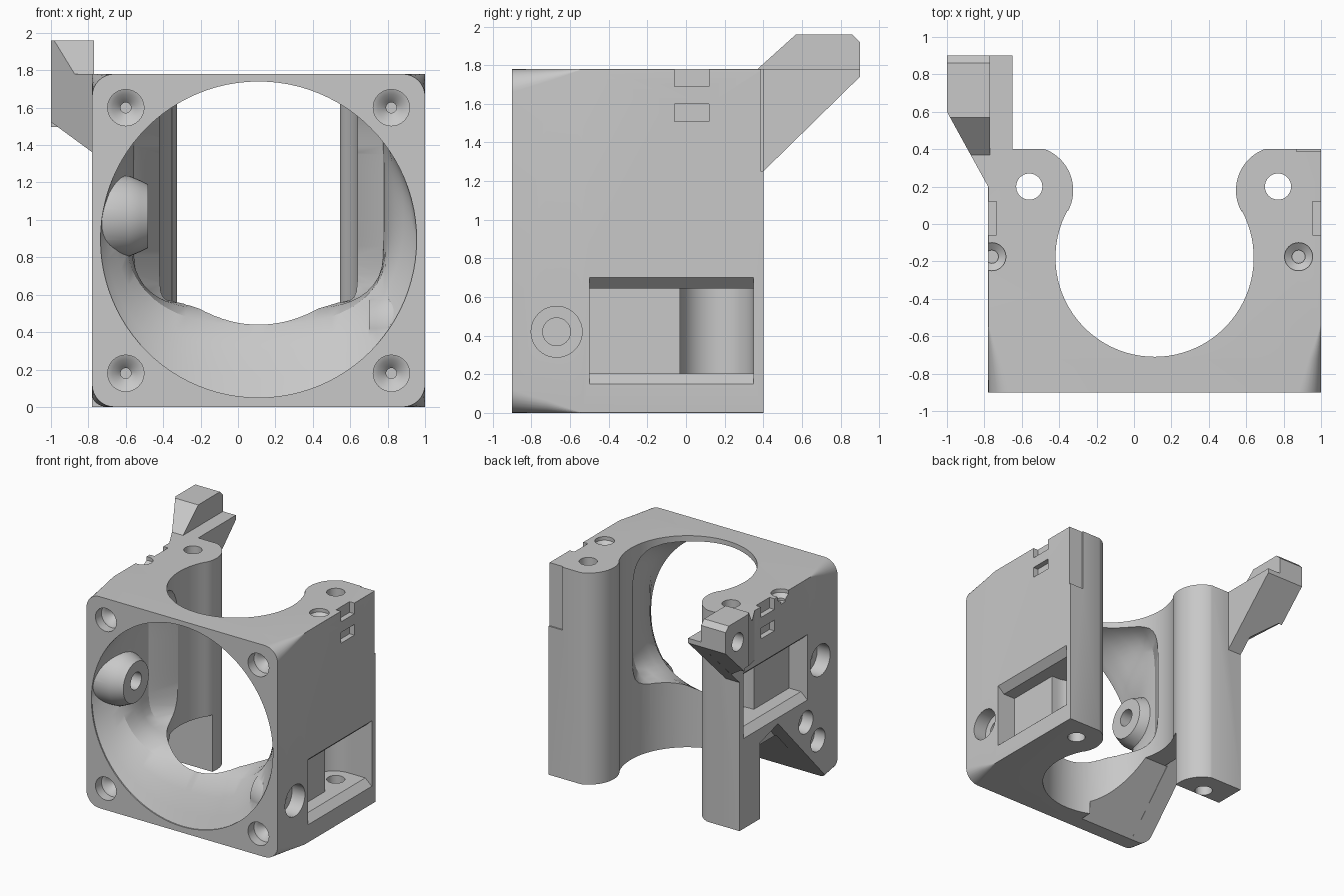
import bpy, bmesh
from math import sin, cos, pi, radians

cube = bpy.data.objects.get("Cube")
if cube:
    bpy.data.objects.remove(cube)

grey = bpy.data.materials.new("matte_grey")
grey.use_nodes = True
GREY = (0.58, 0.58, 0.58, 1)
grey.diffuse_color = GREY
grey.node_tree.nodes["Principled BSDF"].inputs["Base Color"].default_value = GREY


def loft(name, rings):
    """Closed solid through matching rings of points."""
    bm = bmesh.new()
    loops = [[bm.verts.new(p) for p in r] for r in rings]
    n = len(loops[0])
    bm.faces.new(loops[0])
    bm.faces.new(loops[-1][::-1])
    for a, b in zip(loops, loops[1:]):
        for i in range(n):
            j = (i + 1) % n
            bm.faces.new((a[i], a[j], b[j], b[i]))
    bmesh.ops.recalc_face_normals(bm, faces=bm.faces)
    mesh = bpy.data.meshes.new(name)
    bm.to_mesh(mesh)
    bm.free()
    mesh.materials.append(grey)
    ob = bpy.data.objects.new(name, mesh)
    bpy.context.collection.objects.link(ob)
    return ob


def place(axis, p, d):
    u, v = p
    return {"x": (d, u, v), "y": (u, d, v), "z": (u, v, d)}[axis]


def prism(name, pts, axis, a, b):
    return loft(name, [[place(axis, p, d) for p in pts] for d in (a, b)])


def rect(u0, u1, v0, v1):
    return [(u0, v0), (u1, v0), (u1, v1), (u0, v1)]


def arc(c, r, a0, a1, n):
    return [(c[0] + r * cos(radians(a0 + (a1 - a0) * i / n)),
             c[1] + r * sin(radians(a0 + (a1 - a0) * i / n))) for i in range(n + 1)]


def turned(name, axis, c, stations):
    """Round solid with (distance, radius) stations along an axis."""
    return loft(name, [[place(axis, p, d) for p in arc(c, r, 0, 360, 40)[:-1]]
                       for d, r in stations])


def combine(target, tool, operation):
    mod = target.modifiers.new(operation, "BOOLEAN")
    mod.operation, mod.solver, mod.object = operation, "EXACT", tool
    dg = bpy.context.evaluated_depsgraph_get()
    mesh = bpy.data.meshes.new_from_object(target.evaluated_get(dg))
    target.modifiers.clear()
    target.data = mesh
    bpy.data.objects.remove(tool)


def cut(tool):
    combine(body, tool, "DIFFERENCE")


def add(tool):
    combine(body, tool, "UNION")


L, R, TOP, BACK, MID = -0.78, 1.0, 1.78, 0.4, 0.11


# Block whose rounded front corners fade to square
def block_ring(y, r):
    pts = []
    for cx, cz, a in ((R - r, TOP - r, 0), (L + r, TOP - r, 90),
                      (L + r, r, 180), (R - r, r, 270)):
        pts += arc((cx, cz), r, a, a + 90, 8)
    return [(x, y, z) for x, z in pts]


body = loft("fan_housing", [block_ring(-0.9, 0.12), block_ring(-0.72, 0.065),
                            block_ring(-0.54, 0.002), block_ring(BACK, 0.002)])


# Funnel: round mouth narrowing quickly to a squarer throat
def funnel_ring(y, half, low, power):
    mid, tall = (1.74 + low) / 2, (1.74 - low) / 2
    ring = []
    for i in range(96):
        c, s = cos(2 * pi * i / 96), sin(2 * pi * i / 96)
        p = power if s < 0 else min(power, 5)
        f = (abs(c) ** p + abs(s) ** p) ** (-1 / p)
        ring.append((MID + half * c * f, y, mid + tall * s * f))
    return ring


cut(loft("funnel", [funnel_ring(*s) for s in (
    (-0.92, 0.845, 0.05, 2), (-0.89, 0.845, 0.05, 2), (-0.85, 0.82, 0.15, 2.1),
    (-0.79, 0.775, 0.3, 2.3), (-0.71, 0.725, 0.44, 2.8), (-0.6, 0.69, 0.52, 4),
    (-0.5, 0.67, 0.55, 6), (-0.4, 0.665, 0.56, 7), (-0.2, 0.53, 0.56, 7),
    (-0.1, 0.5, 0.56, 7))]))

# Screw bosses standing on the inner side walls
add(turned("left_boss", "x", (-0.67, 1.02),
           [(L + 0.02, 0.22), (-0.58, 0.215), (-0.52, 0.19), (-0.48, 0.17)]))
add(turned("right_boss", "x", (-0.67, 0.42),
           [(R - 0.02, 0.22), (0.8, 0.215), (0.74, 0.19), (0.7, 0.17)]))

# Vertical channel open at the back between two round lobes
LOBES = ((-0.56, 0.18), (0.78, 0.18))
channel = arc((MID, -0.18), 0.53, 151.5, 388.5, 56)
channel += arc(LOBES[1], 0.235, 208.5, 97, 20)
channel += [(LOBES[1][0], 0.6), (LOBES[0][0], 0.6)]
channel += arc(LOBES[0], 0.235, 83, -28.5, 20)
cut(prism("channel", channel, "z", -0.1, 2))

# Notch under the right-hand wall, leaving a rear post
cut(prism("outer_notch", [(-0.78, -0.01), (0.13, -0.01), (0.13, 0.64), (-0.11, 0.71)],
          "x", -0.9, -0.6))
cut(prism("inner_notch", [(-0.78, -0.01), (0.13, -0.01), (0.13, 0.48), (-0.33, 0.48)],
          "x", -0.62, -0.1))

# Bracket web and slanted ear behind the top corner
add(prism("bracket_web", [(0.3, 1.15), (0.4, 1.25), (0.9, 1.74), (0.9, TOP), (0.3, TOP)],
          "x", L, -0.65))
ear = prism("bracket_ear", [(0.1, 1.36), (0.51, 1.36), (0.9, 1.74), (0.9, 1.92), (0.86, 1.96),
                            (0.57, 1.96), (0.37, TOP), (0.1, TOP)],
            "x", -1, L + 0.01)
combine(ear, prism("ear_plan", [(-1, 0.95), (-0.7, 0.95), (-0.7, 0.06), (L, 0.2), (-1, 0.6)],
                   "z", 1, 2.2), "INTERSECT")
combine(ear, prism("ear_underside", [(-1.05, 1.2), (-0.75, 1.2), (-0.75, 1.34), (-1.05, 1.56)],
                   "y", 0, 0.65), "DIFFERENCE")
add(ear)
cut(turned("ear_hole", "x", (0.74, TOP), [(-1.1, 0.075), (L, 0.075)]))

# Side features: pocket, screw hole, clip slots, top countersink
for wall, s, low, lobe in ((L, 1, 0.76, LOBES[0]), (R, -1, 0.15, LOBES[1])):
    def flare(d, e):
        return [place("x", p, wall + s * d)
                for p in rect(-0.5, 0.35, low + e, low + 0.55 - e)]
    cut(loft("pocket", [flare(-0.01, 0), flare(0, 0), flare(0.06, 0.055), flare(0.17, 0.055)]))
    # Round recess that hollows the lobe behind the pocket
    recess = [(lobe[0] + s * u, lobe[1] + v) for u, v in arc((0, -0.02), 0.19, -90, 90, 20)]
    recess += [(wall + s * 0.1, 0.35), (wall + s * 0.1, -0.03)]
    cut(prism("lobe_recess", recess, "z", low + 0.055, low + 0.495))
    cut(turned("boss_screw", "x", (-0.67, low + 0.27),
               [(wall - s * 0.05, 0.132), (wall + s * 0.12, 0.132),
                (wall + s * 0.121, 0.072), (wall + s * 0.42, 0.072)]))
    for z in (1.51, 1.69):
        cut(prism("clip_slot", rect(-0.06, 0.12, z, z + (0.09 if z < 1.6 else 0.12)),
                  "x", wall - s * 0.05, wall + s * 0.045))
    cut(turned("top_screw", "z", (-0.76 if s > 0 else 0.88, -0.175),
               [(TOP - 0.08, 0.035), (TOP - 0.06, 0.035), (TOP - 0.03, 0.075), (TOP + 0.05, 0.075)]))

# Long bolt holes through the lobes
for x in (-0.56, 0.77):
    cut(turned("lobe_hole", "z", (x, 0.2), [(-0.1, 0.07), (1.9, 0.07)]))

# Blind holes beside the notch
for y, z in ((-0.48, 0.58), (-0.64, 0.37)):
    cut(turned("blind_hole", "x", (y, z), [(L - 0.05, 0.095), (L + 0.1, 0.095)]))

# Counterbored corner holes on the front
for x in (-0.6, 0.82):
    for z in (0.18, 1.6):
        cut(turned("corner_hole", "y", (x, z),
                   [(-0.95, 0.097), (-0.82, 0.097), (-0.81, 0.072),
                    (-0.76, 0.028), (-0.72, 0.028)]))

# Shallow step on the back of the far lobe
cut(prism("back_step", rect(0.87, 1.1, 1.25, 1.9), "y", 0.388, 0.5))

bpy.ops.object.select_all(action="DESELECT")
body.select_set(True)
bpy.context.view_layer.objects.active = body
bpy.ops.object.shade_smooth_by_angle(angle=radians(28))
